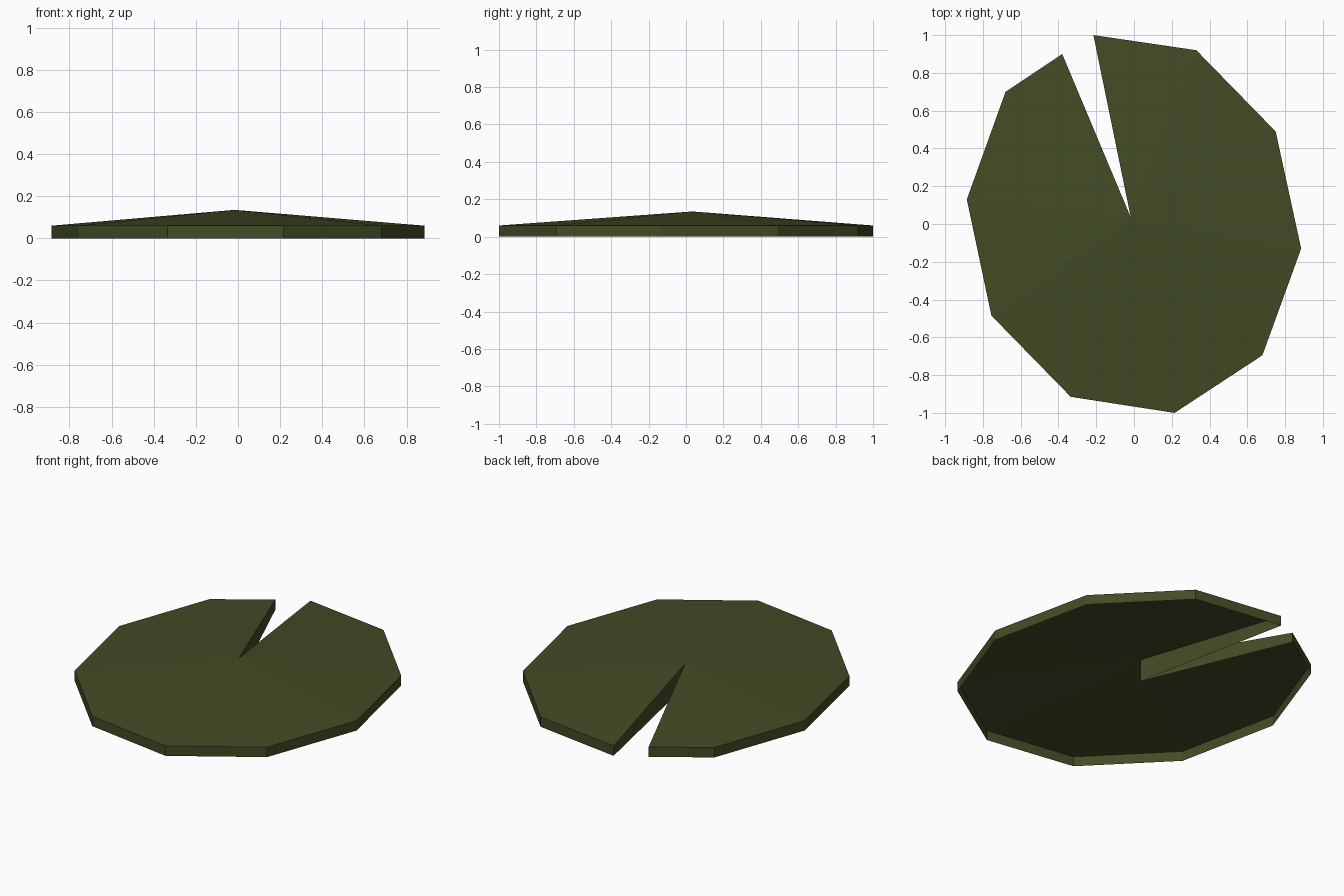
import bpy
import bmesh

cube = bpy.data.objects.get("Cube")
if cube:
    bpy.data.objects.remove(cube, do_unlink=True)

# Leaf colour
COLOUR = (0.055, 0.071, 0.0185, 1.0)
leaf_green = bpy.data.materials.new("dark_leaf_green")
leaf_green.use_nodes = True
leaf_green.diffuse_color = COLOUR
leaf_green.node_tree.nodes["Principled BSDF"].inputs["Base Color"].default_value = COLOUR

# Outline of the pad, counterclockwise from one side of the notch to the other
RIM = [(-0.38, 0.90), (-0.68, 0.70), (-0.885, 0.13), (-0.755, -0.485),
       (-0.335, -0.915), (0.215, -1.0), (0.68, -0.695), (0.885, -0.13),
       (0.75, 0.49), (0.33, 0.92), (-0.215, 1.0)]
TIP = (-0.017, 0.035)
RIM_HEIGHT, TIP_HEIGHT = 0.06, 0.135

bm = bmesh.new()
outline = [(*p, RIM_HEIGHT) for p in RIM] + [(*TIP, TIP_HEIGHT)]
upper = [bm.verts.new(p) for p in outline]
lower = [bm.verts.new((x, y, 0)) for x, y, z in outline]
tip = upper[-1]

# Shallow cone fanning out from the notch tip
for a, b in zip(upper[:-2], upper[1:-1]):
    bm.faces.new((tip, a, b))

# Skirt around the rim and along both notch sides; the underside stays open
count = len(outline)
for i in range(count):
    j = (i + 1) % count
    bm.faces.new((lower[i], lower[j], upper[j], upper[i]))

mesh = bpy.data.meshes.new("lily_pad")
bm.to_mesh(mesh)
bm.free()
mesh.materials.append(leaf_green)
pad = bpy.data.objects.new("lily_pad", mesh)
bpy.context.collection.objects.link(pad)
